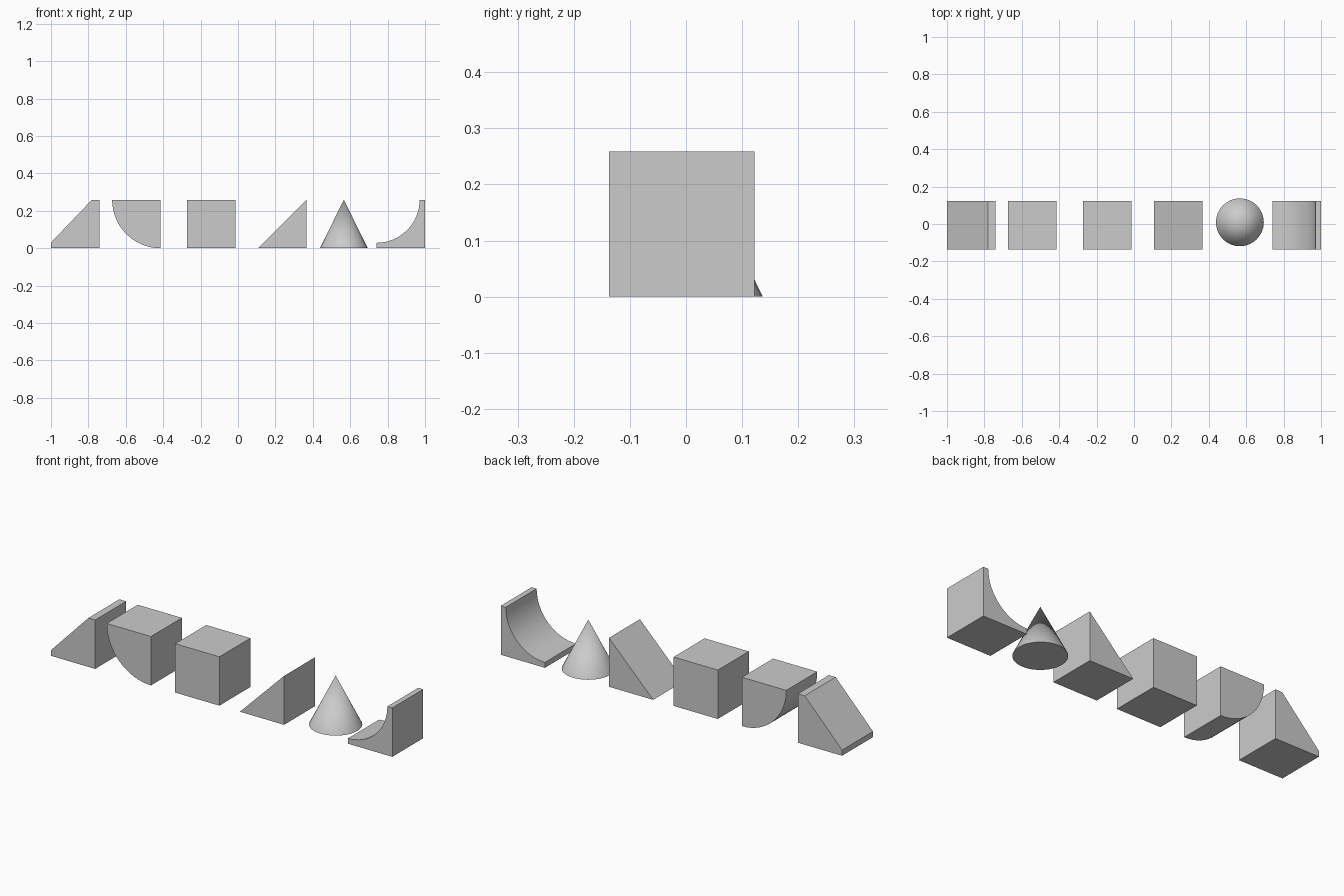
import bpy, bmesh, math

if "Cube" in bpy.data.objects:
    bpy.data.objects.remove(bpy.data.objects["Cube"])

S = 0.259                 # block size
Y0, Y1 = -0.137, 0.122    # front and back of the blocks


def finish(obj, angle):
    bpy.ops.object.select_all(action='DESELECT')
    obj.select_set(True)
    bpy.context.view_layer.objects.active = obj
    bpy.ops.object.shade_smooth_by_angle(angle=math.radians(angle))


def block(name, x, profile, angle=30):
    """Extrude an (x, z) profile from front to back."""
    bm = bmesh.new()
    face = bm.faces.new([bm.verts.new((x + px, Y0, pz)) for px, pz in profile])
    ext = bmesh.ops.extrude_face_region(bm, geom=[face])
    verts = [g for g in ext['geom'] if isinstance(g, bmesh.types.BMVert)]
    bmesh.ops.translate(bm, verts=verts, vec=(0, Y1 - Y0, 0))
    bmesh.ops.recalc_face_normals(bm, faces=bm.faces)
    mesh = bpy.data.meshes.new(name)
    bm.to_mesh(mesh)
    bm.free()
    obj = bpy.data.objects.new(name, mesh)
    bpy.context.collection.objects.link(obj)
    finish(obj, angle)


def arc(cx, cz, r, a0, a1, n=16):
    angles = [math.radians(a0 + (a1 - a0) * i / n) for i in range(n + 1)]
    return [(cx + r * math.cos(a), cz + r * math.sin(a)) for a in angles]


# Ramp with a small lip at bottom and top
block("lipped_ramp", -1.0, [(0, 0), (S, 0), (S, S), (0.219, S), (0, 0.03)])

# Convex quarter round
block("quarter_round", -0.673, [(S, S)] + arc(S, S, S, 180, 270))

# Plain cube
block("cube", -0.272, [(0, 0), (S, 0), (S, S), (0, S)])

# Sharp wedge
block("wedge", 0.107, [(0, 0), (S, 0), (S, S)])

# Concave quarter pipe with lips
block("quarter_pipe", 1 - S, [(S, S), (S, 0), (0, 0)] + arc(0, S, S - 0.029, 270, 360))

# Cone
bpy.ops.mesh.primitive_cone_add(vertices=32, radius1=0.128, radius2=0, depth=S,
                                location=(0.566, 0.009, S / 2))
cone = bpy.context.object
cone.name = "cone"
finish(cone, 30)
